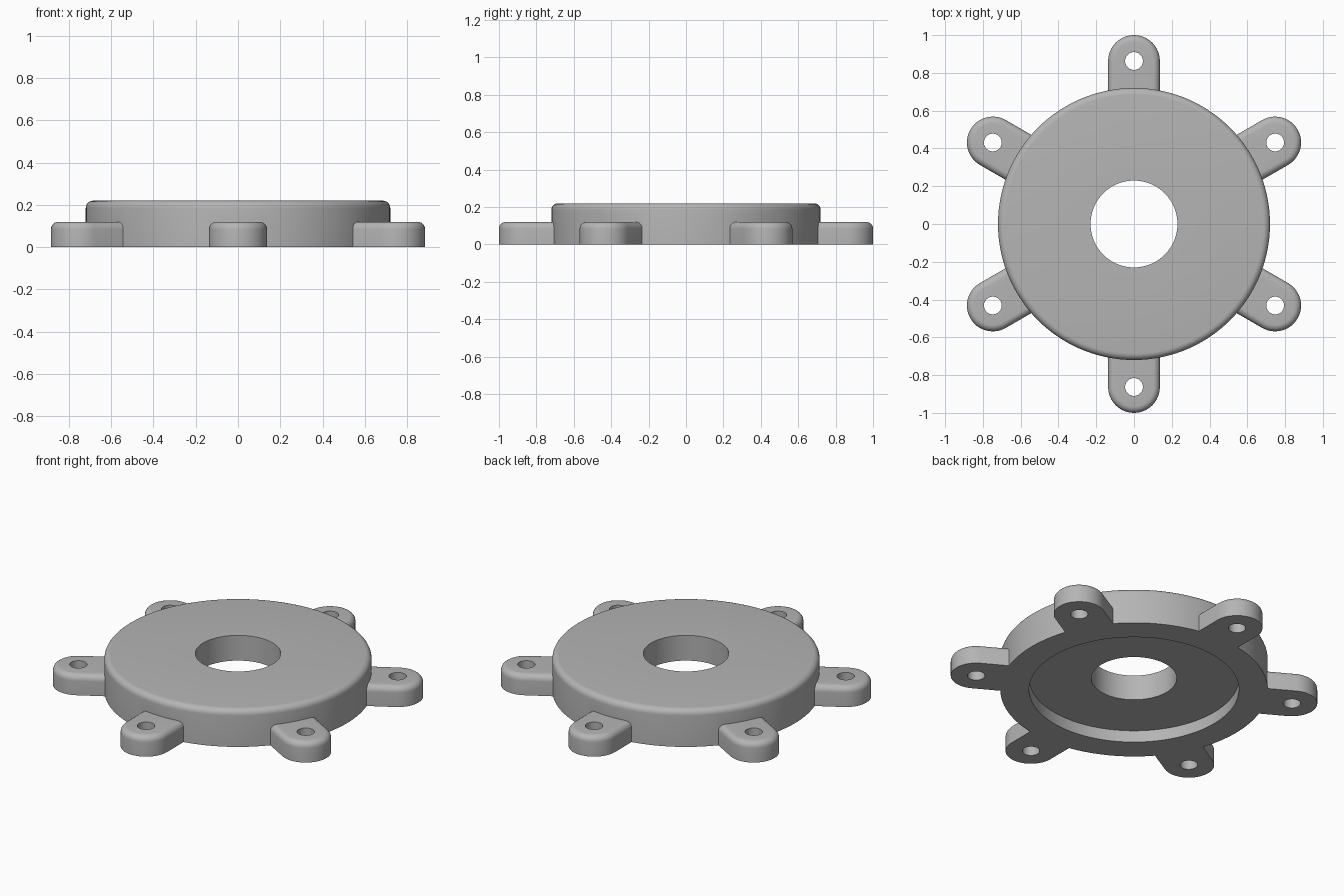
import bpy
import bmesh
from math import sin, cos, pi, radians
from mathutils import Matrix, Vector

DISC_R, DISC_H, BORE_R = 0.72, 0.22, 0.23
RECESS_R, RECESS_D = 0.565, 0.07
LUG_R, LUG_H, LUG_AT, LUG_IN = 0.137, 0.12, 0.863, 0.63
HOLE_R, FILLET = 0.047, 0.035
COUNT = 6

cube = bpy.data.objects.get("Cube")
if cube:
    bpy.data.objects.remove(cube, do_unlink=True)

# Single grey finish
grey = bpy.data.materials.new("plain_grey")
grey.use_nodes = True
colour = (0.46, 0.46, 0.46, 1)
grey.diffuse_color = colour
grey.node_tree.nodes["Principled BSDF"].inputs["Base Color"].default_value = colour


def finish(name, bm):
    bmesh.ops.recalc_face_normals(bm, faces=bm.faces)
    mesh = bpy.data.meshes.new(name)
    bm.to_mesh(mesh)
    bm.free()
    mesh.materials.append(grey)
    obj = bpy.data.objects.new(name, mesh)
    bpy.context.collection.objects.link(obj)
    return obj


def make_disc():
    # Lathed ring with a rounded top rim and a shallow recess underneath
    arc = [(DISC_R - FILLET + FILLET * sin(a), DISC_H - FILLET + FILLET * cos(a))
           for a in (i * pi / 12 for i in range(7))]
    profile = [(BORE_R, RECESS_D), (BORE_R, DISC_H), *arc,
               (DISC_R, 0), (RECESS_R, 0), (RECESS_R, RECESS_D)]
    bm = bmesh.new()
    verts = [bm.verts.new((r, 0, z)) for r, z in profile]
    edges = [bm.edges.new((v, verts[i - 1])) for i, v in enumerate(verts)]
    bmesh.ops.spin(bm, geom=verts + edges, cent=(0, 0, 0), axis=(0, 0, 1),
                   angle=2 * pi, steps=120, use_merge=True)
    bmesh.ops.remove_doubles(bm, verts=bm.verts, dist=1e-5)
    return finish("flange_disc", bm)


def make_lugs():
    # Round-ended mounting lugs with rounded top edges
    bm = bmesh.new()
    for k in range(COUNT):
        turn = Matrix.Rotation(radians(90 + 360 / COUNT * k), 3, "Z")
        ends = [(LUG_AT + LUG_R * cos(a), LUG_R * sin(a))
                for a in (-pi / 2 + i * pi / 24 for i in range(25))]
        outline = ends + [(LUG_IN, LUG_R), (LUG_IN, -LUG_R)]
        base = bm.faces.new([bm.verts.new(turn @ Vector((x, y, 0))) for x, y in outline])
        solid = bmesh.ops.extrude_face_region(bm, geom=[base], use_keep_orig=True)["geom"]
        top = [v for v in solid if isinstance(v, bmesh.types.BMVert)]
        bmesh.ops.translate(bm, verts=top, vec=(0, 0, LUG_H))
        rim = [e for e in solid if isinstance(e, bmesh.types.BMEdge)]
        bmesh.ops.bevel(bm, geom=rim, offset=FILLET, segments=6, profile=0.5,
                        affect="EDGES", clamp_overlap=False)
    return finish("mounting_lugs", bm)


def make_hole_cutters():
    bm = bmesh.new()
    for k in range(COUNT):
        place = (Matrix.Rotation(radians(90 + 360 / COUNT * k), 4, "Z")
                 @ Matrix.Translation((LUG_AT, 0, LUG_H / 2)))
        bmesh.ops.create_cone(bm, cap_ends=True, segments=40, radius1=HOLE_R,
                              radius2=HOLE_R, depth=LUG_H * 2, matrix=place)
    cutter = finish("bolt_hole_cutters", bm)
    cutter.hide_render = True
    return cutter


def combine(target, other, operation):
    mod = target.modifiers.new(operation.lower(), "BOOLEAN")
    mod.object, mod.operation, mod.solver = other, operation, "EXACT"
    bpy.context.view_layer.objects.active = target
    bpy.ops.object.modifier_apply(modifier=mod.name)
    bpy.data.objects.remove(other, do_unlink=True)


# Join the lugs to the disc, then drill the bolt holes
flange = make_disc()
combine(flange, make_lugs(), "UNION")
combine(flange, make_hole_cutters(), "DIFFERENCE")
flange.name = "mounting_flange"

bpy.ops.object.select_all(action="DESELECT")
flange.select_set(True)
bpy.context.view_layer.objects.active = flange
bpy.ops.object.shade_smooth_by_angle(angle=radians(30))
